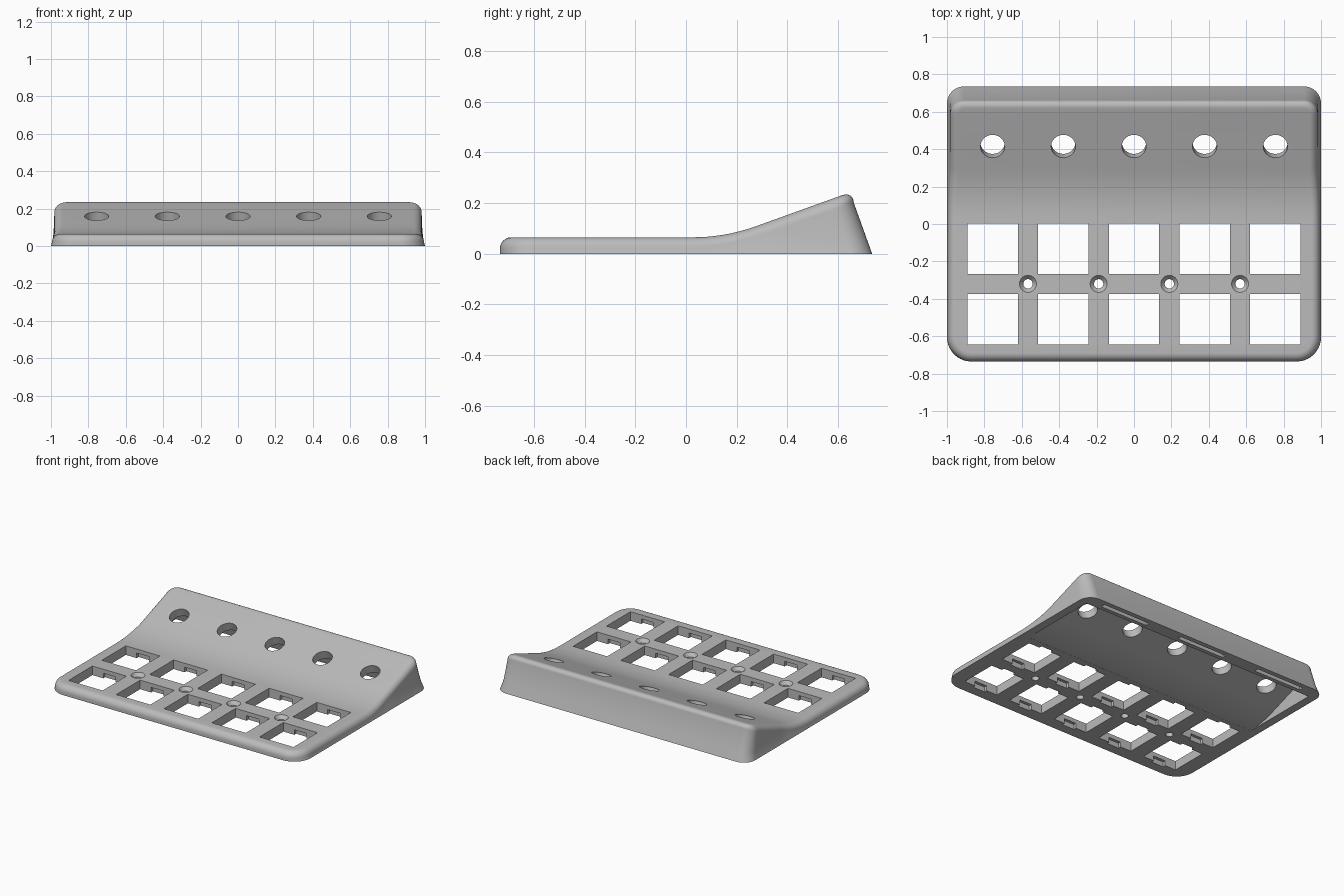
import bpy, bmesh
from math import sin, cos, pi, atan
from mathutils import Matrix, Vector

cube = bpy.data.objects.get("Cube")
if cube:
    bpy.data.objects.remove(cube, do_unlink=True)

SLOPE = 0.36          # rise of the rear panel, also lean of the back wall
PLATE = 0.065         # thickness of the shell
DEPTH = 0.735         # half depth of the footprint
PITCH = 0.378         # spacing of the key columns
ROUND = 0.045         # radius of the upper edge
COLUMNS = [PITCH * k for k in range(-2, 3)]

grey = bpy.data.materials.new("plain grey")
grey.use_nodes = True
grey.diffuse_color = (0.5, 0.5, 0.5, 1)
bsdf = next(n for n in grey.node_tree.nodes if n.type == 'BSDF_PRINCIPLED')
bsdf.inputs["Base Color"].default_value = (0.5, 0.5, 0.5, 1)


def clamp(v):
    return max(0.0, min(1.0, v))


def height(y):
    """Top surface: flat, then a curve easing into a straight slope."""
    t = y - 0.03
    if t <= 0:
        return PLATE
    if t < 0.25:
        return PLATE + SLOPE * t * t / 0.5
    return PLATE + SLOPE * (t - 0.125)


def make_object(name, bm):
    bmesh.ops.recalc_face_normals(bm, faces=bm.faces)
    mesh = bpy.data.meshes.new(name)
    bm.to_mesh(mesh)
    bm.free()
    obj = bpy.data.objects.new(name, mesh)
    bpy.context.collection.objects.link(obj)
    mesh.materials.append(grey)
    return obj


def half_outline():
    """Right half of the footprint, front to back, as (x, y, nx, ny)."""
    pts = []
    rf, rb, steps = 0.13, 0.09, 10
    for i in range(steps + 1):
        a = -pi / 2 + pi / 2 * i / steps
        pts.append((1 - rf + rf * cos(a), -DEPTH + rf + rf * sin(a), cos(a), sin(a)))
    y0, y1 = -DEPTH + rf, DEPTH - rb
    for i in range(1, 40):
        pts.append((1, y0 + (y1 - y0) * i / 40, 1, 0))
    for i in range(steps + 1):
        a = pi / 2 * i / steps
        pts.append((1 - rb + rb * cos(a), y1 + rb * sin(a), cos(a), sin(a)))
    return pts


def lean(x, y, nx, z):
    """Wall position at height z: back leans forward, sides flare at the foot."""
    return (x - 0.018 * nx * clamp(z / PLATE),
            y - SLOPE * z * clamp((y - 0.25) / (DEPTH - 0.25)))


def ring_point(p, level, angle):
    x, y, nx, ny = p
    z = 0.0
    for _ in range(8):
        z = height(lean(x, y, nx, z)[1]) - ROUND
    if angle is None:
        z *= level
        return Vector((*lean(x, y, nx, z), z))
    wx, wy = lean(x, y, nx, z)
    inset = ROUND * (1 - cos(angle))
    px, py = wx - nx * inset, wy - ny * inset
    return Vector((px, py, height(py) - ROUND * (1 - sin(angle))))


# Shell: stacked outline rings closed by strips across the width
bm = bmesh.new()
levels = [(0, None), (0.3, None), (1, None)]
levels += [(1, pi / 2 * i / 8) for i in range(1, 9)]
rings = []
outline = half_outline()
for level, angle in levels:
    right = [ring_point(p, level, angle) for p in outline]
    left = [Vector((-v.x, v.y, v.z)) for v in reversed(right)]
    rings.append([bm.verts.new(v) for v in right + left])
n = len(rings[0])
for low, high in zip(rings, rings[1:]):
    for i in range(n):
        j = (i + 1) % n
        bm.faces.new((low[i], low[j], high[j], high[i]))
bm.faces.new(list(reversed(rings[0])))
top = rings[-1]
for i in range(n // 2 - 1):
    bm.faces.new((top[i], top[i + 1], top[n - 2 - i], top[n - 1 - i]))
shell = make_object("keypad_shell", bm)


def add_box(bm, x, y, z0, z1, w, d):
    m = Matrix.Translation((x, y, (z0 + z1) / 2)) @ Matrix.Diagonal((w, d, z1 - z0, 1))
    bmesh.ops.create_cube(bm, size=1, matrix=m)


def add_cone(bm, centre, r_low, r_high, depth, tilt=0.0):
    m = Matrix.Translation(centre) @ Matrix.Rotation(tilt, 4, 'X')
    bmesh.ops.create_cone(bm, cap_ends=True, segments=40, radius1=r_low,
                          radius2=r_high, depth=depth, matrix=m)


def cut(name, bm):
    cutter = make_object(name, bm)
    cutter.hide_render = True
    mod = shell.modifiers.new(name, 'BOOLEAN')
    mod.operation = 'DIFFERENCE'
    mod.solver = 'EXACT'
    mod.object = cutter
    bpy.context.view_layer.objects.active = shell
    bpy.ops.object.modifier_apply(modifier=name)
    bpy.data.objects.remove(cutter, do_unlink=True)


# Hollow under the slope, following the top surface
bm = bmesh.new()
ys = [0.06 + (0.585 - 0.06) * i / 24 for i in range(25)]
section = [(y, height(y) - PLATE) for y in ys]
section += [(0.64, 0), (0.64, -0.1), (0.06, -0.1)]
face = bm.faces.new([bm.verts.new((-0.94, y, z)) for y, z in section])
grown = bmesh.ops.extrude_face_region(bm, geom=[face])["geom"]
bmesh.ops.translate(bm, vec=(1.88, 0, 0),
                    verts=[g for g in grown if isinstance(g, bmesh.types.BMVert)])
cut("hollow", bm)

# Square key openings, with clip notches on the underside
windows, notches = bmesh.new(), bmesh.new()
for x in COLUMNS:
    for y in (-0.131, -0.509):
        add_box(windows, x, y, -0.1, 0.2, 0.27, 0.27)
        add_box(notches, x, y, -0.1, 0.036, 0.097, 0.312)
cut("key_windows", windows)
cut("clip_notches", notches)

# Countersunk screw holes between the keys
shafts, sinks = bmesh.new(), bmesh.new()
for k in (-1.5, -0.5, 0.5, 1.5):
    add_cone(shafts, (k * PITCH, -0.32, 0), 0.025, 0.025, 0.4)
    add_cone(sinks, (k * PITCH, -0.32, PLATE - 0.01), 0.02, 0.054, 0.04)
cut("screw_shafts", shafts)
cut("screw_sinks", sinks)

# Round holes square to the sloped panel
bm = bmesh.new()
for x in COLUMNS:
    add_cone(bm, (x, 0.425, height(0.425) - 0.03), 0.065, 0.065, 0.24, atan(SLOPE))
cut("dial_holes", bm)

# Slots in the rear rim
bm = bmesh.new()
for x in (-0.65, 0, 0.65):
    add_box(bm, x, 0.685, -0.1, 0.04, 0.38, 0.03)
cut("rim_slots", bm)

bpy.ops.object.select_all(action='DESELECT')
shell.select_set(True)
bpy.context.view_layer.objects.active = shell
bpy.ops.object.shade_smooth_by_angle(angle=pi / 6)
